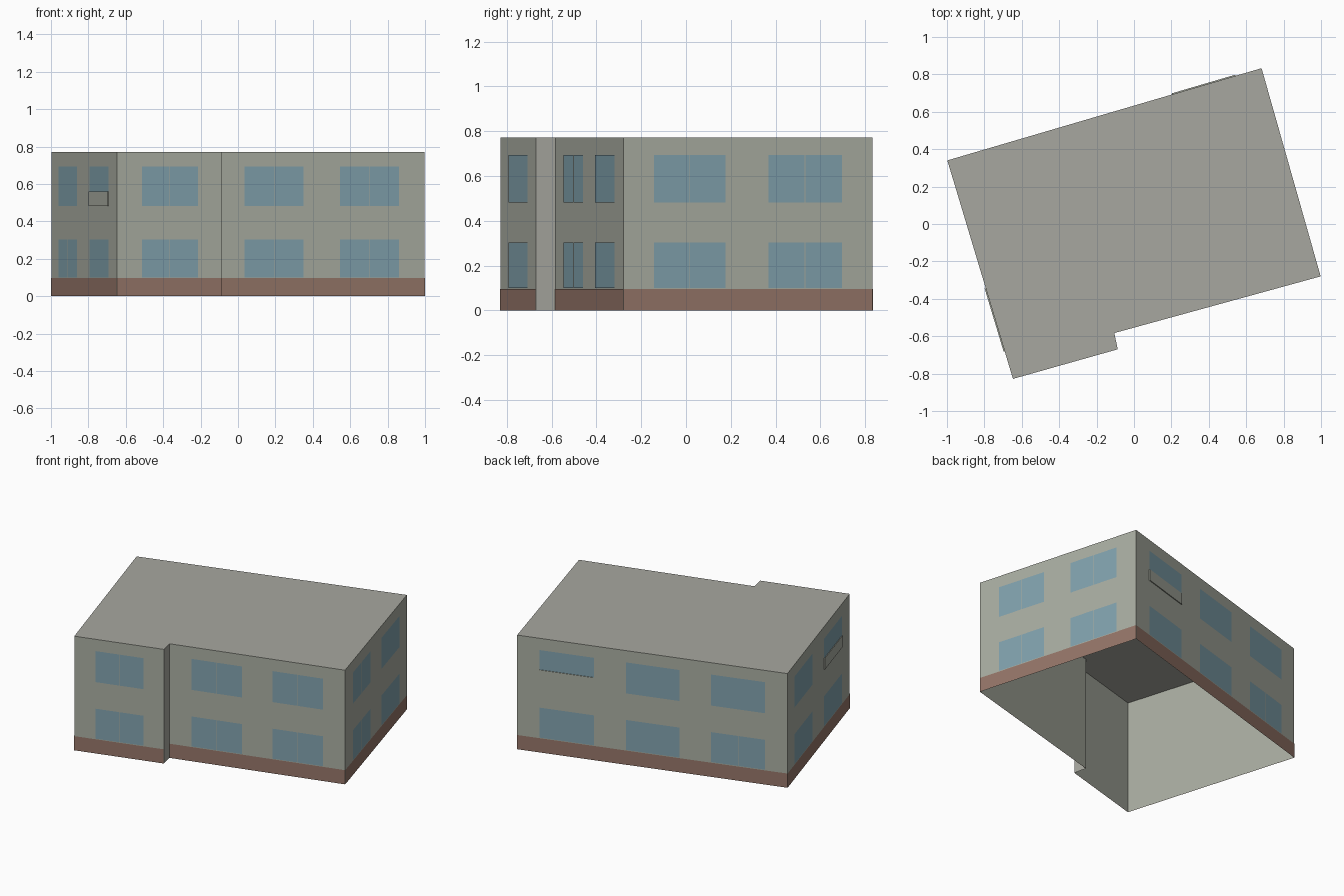
import bpy
from mathutils import Vector

cube = bpy.data.objects.get("Cube")
if cube:
    bpy.data.objects.remove(cube, do_unlink=True)


def material(name, rgb):
    m = bpy.data.materials.new(name)
    m.use_nodes = True
    m.diffuse_color = (*rgb, 1)
    m.node_tree.nodes["Principled BSDF"].inputs["Base Color"].default_value = (*rgb, 1)
    return m


WALL = material("wall grey", (0.40, 0.42, 0.36))
ROOF = material("roof grey", (0.39, 0.39, 0.35))
BRICK = material("plinth brown", (0.30, 0.18, 0.14))
GLASS = material("window blue", (0.22, 0.36, 0.42))

HEIGHT, PLINTH, SKIN = 0.772, 0.096, 0.002
LOWER, UPPER = (0.1, 0.303), (0.483, 0.693)

# Footprint corners, counter-clockwise from the back left corner
A, B, C, D, E, F = [Vector(p) for p in (
    (-0.998, 0.34), (0.682, 0.833), (0.998, -0.28),
    (-0.105, -0.583), (-0.087, -0.67), (-0.647, -0.828))]
FOOTPRINT = [A, F, E, D, C, B]


def mesh(name, verts, faces, mat):
    me = bpy.data.meshes.new(name)
    me.from_pydata(verts, [], faces)
    me.materials.append(mat)
    ob = bpy.data.objects.new(name, me)
    bpy.context.collection.objects.link(ob)
    return ob


def rect(p, q, f0, f1, z0, z1, off):
    """Corners of a rectangle lying on wall p-q, moved outward by off."""
    d = q - p
    out = Vector((d.y, -d.x)).normalized() * off
    a, b = p + d * f0 + out, p + d * f1 + out
    return [(*a, z0), (*b, z0), (*b, z1), (*a, z1)]


def plate(name, wall, f0, f1, z0, z1, mat):
    mesh(name, rect(*wall, f0, f1, z0, z1, SKIN), [(0, 1, 2, 3)], mat)


def block(name, wall, f0, f1, z0, z1, depth, mat):
    verts = rect(*wall, f0, f1, z0, z1, 0) + rect(*wall, f0, f1, z0, z1, depth)
    sides = [(i, (i + 1) % 4, (i + 1) % 4 + 4, i + 4) for i in range(4)]
    mesh(name, verts, sides + [(4, 5, 6, 7)], mat)


def window(name, wall, f0, f1, zs, split):
    if not split:
        return plate(name, wall, f0, f1, *zs, GLASS)
    gap = 0.002 / (wall[1] - wall[0]).length
    mid = (f0 + f1) / 2
    plate(name + "_pane_a", wall, f0, mid - gap, *zs, GLASS)
    plate(name + "_pane_b", wall, mid + gap, f1, *zs, GLASS)


# Open-bottomed shell: walls and flat roof
walls = {"left_wall": (F, A), "front_bay": (F, E), "step_wall": (E, D),
         "front_wall": (D, C), "right_wall": (C, B), "back_wall": (B, A)}
walls["left_wall"] = (A, F)
for name, wall in walls.items():
    mesh(name, rect(*wall, 0, 1, 0, HEIGHT, 0), [(0, 1, 2, 3)],
         ROOF if name == "step_wall" else WALL)
    # Brown plinth on every wall but the short step
    if name != "step_wall":
        plate(name + "_plinth", wall, 0, 1, 0, PLINTH, BRICK)
mesh("roof", [(*p, HEIGHT) for p in FOOTPRINT], [tuple(range(6))], ROOF)

# Windows on both storeys: spans along each wall, lower split, upper split
layout = {
    "front_bay": [(0.236, 0.772, True, True)],
    "front_wall": [(0.127, 0.413, True, True), (0.588, 0.874, True, True)],
    "right_wall": [(0.122, 0.410, True, True), (0.582, 0.876, True, True)],
    "left_wall": [(0.112, 0.397, True, False), (0.586, 0.874, False, False)],
    "back_wall": [(0.083, 0.285, False, False), (0.403, 0.602, False, False),
                  (0.718, 0.918, True, False)],
}
for name, spans in layout.items():
    for i, (f0, f1, low, up) in enumerate(spans, 1):
        window(f"{name}_lower_window_{i}", walls[name], f0, f1, LOWER, low)
        window(f"{name}_upper_window_{i}", walls[name], f0, f1, UPPER, up)

# Raised panels closing off the bottom of two upper windows
block("left_sill_panel", walls["left_wall"], 0.586, 0.874, UPPER[0], 0.56, 0.006, WALL)
block("back_sill_panel", walls["back_wall"], 0.083, 0.285, UPPER[0], 0.56, 0.006, WALL)
